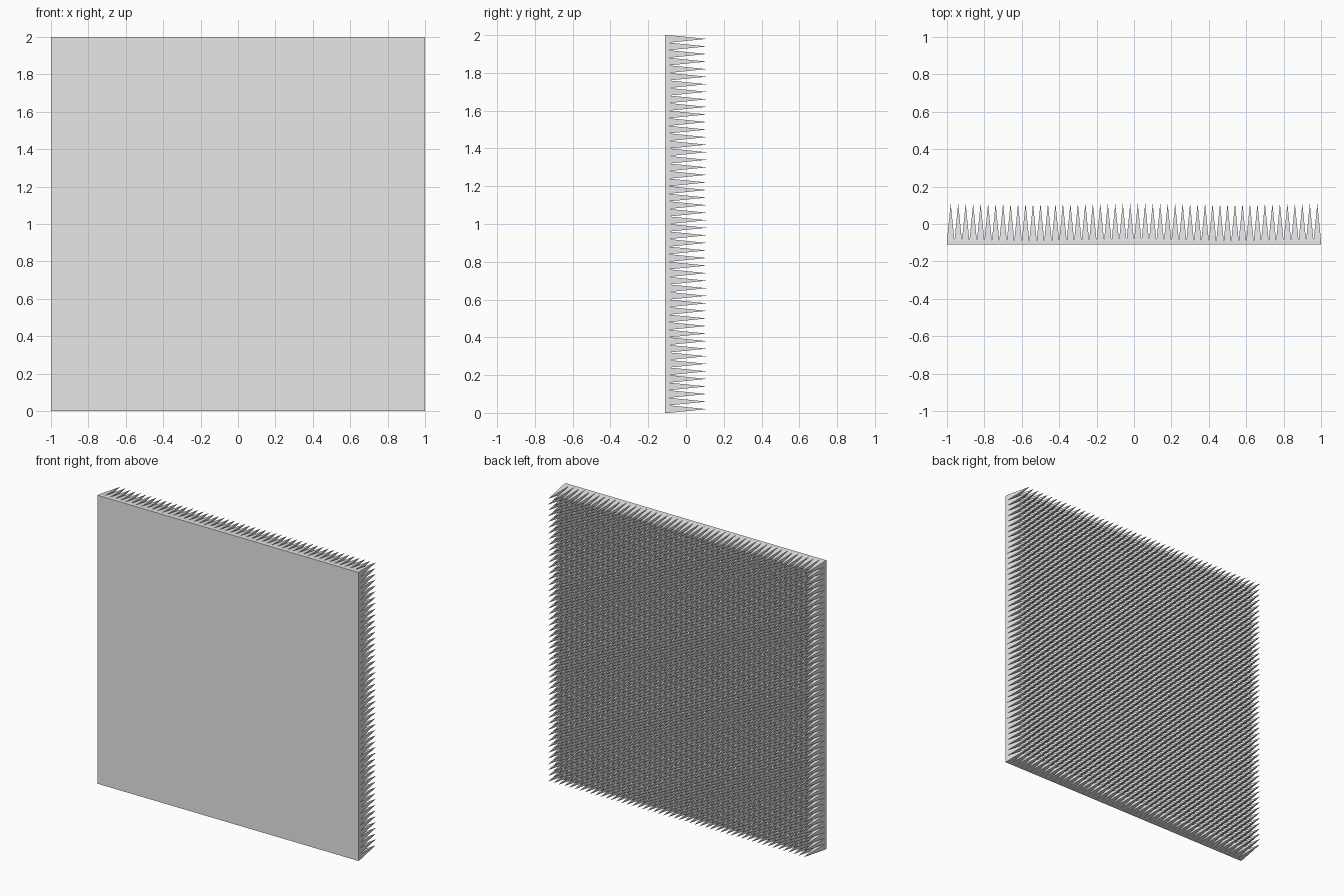
import bpy
import bmesh
from math import radians
from mathutils import Matrix

COUNT = 50        # spikes along each side
SIZE = 2.0
PANEL = 0.02      # thickness of the backing
SPIKE = 0.20      # height of each spike
FRONT = -(PANEL + SPIKE) / 2

cube = bpy.data.objects.get("Cube")
if cube:
    bpy.data.objects.remove(cube, do_unlink=True)

grey = bpy.data.materials.new("plain_grey")
grey.use_nodes = True
colour = (0.8, 0.8, 0.8, 1.0)
grey.diffuse_color = colour
grey.node_tree.nodes["Principled BSDF"].inputs["Base Color"].default_value = colour


def add_object(name, bm):
    mesh = bpy.data.meshes.new(name)
    bm.to_mesh(mesh)
    bm.free()
    mesh.materials.append(grey)
    obj = bpy.data.objects.new(name, mesh)
    bpy.context.collection.objects.link(obj)
    return obj


# Flat backing panel
bm = bmesh.new()
bmesh.ops.create_cube(bm, size=1.0)
bmesh.ops.scale(bm, vec=(SIZE, PANEL, SIZE), verts=bm.verts)
bmesh.ops.translate(bm, vec=(0, FRONT + PANEL / 2, SIZE / 2), verts=bm.verts)
add_object("backing_panel", bm)

# Square spikes: every grid cell is raised to a point, then the sheet faces the back
bm = bmesh.new()
bmesh.ops.create_grid(bm, x_segments=COUNT, y_segments=COUNT, size=SIZE / 2)
tips = bmesh.ops.poke(bm, faces=bm.faces[:])["verts"]
bmesh.ops.translate(bm, vec=(0, 0, SPIKE), verts=tips)
stand_up = Matrix.Translation((0, FRONT + PANEL, SIZE / 2)) @ Matrix.Rotation(radians(-90), 4, "X")
bmesh.ops.transform(bm, matrix=stand_up, verts=bm.verts)
add_object("spikes", bm)
